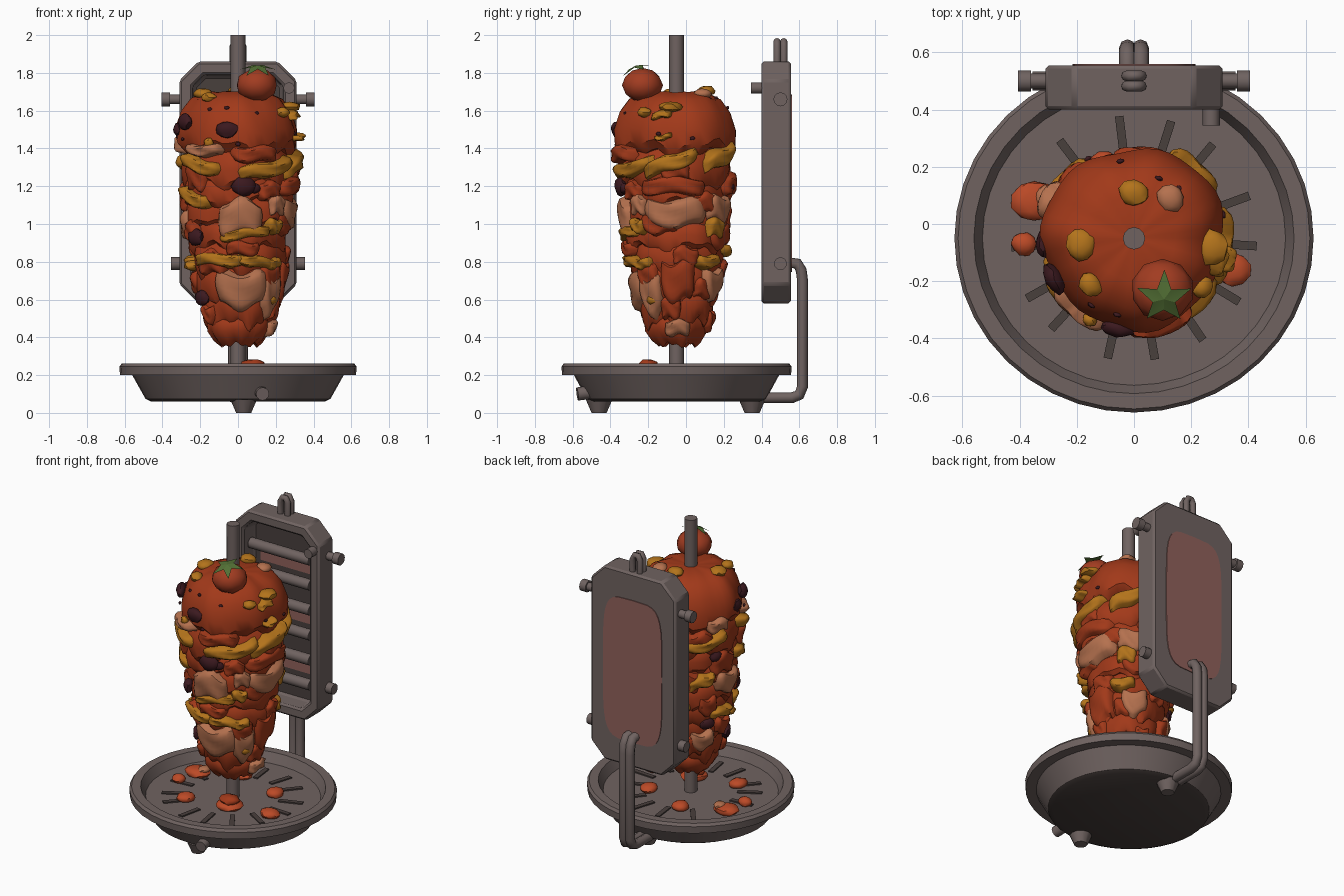
import bpy, bmesh, math, random
from math import sin, cos, pi
from mathutils import Vector, Matrix

random.seed(4)
if "Cube" in bpy.data.objects:
    bpy.data.objects.remove(bpy.data.objects["Cube"])
CY = -0.05  # spit axis in y


def material(name, r, g, b):
    m = bpy.data.materials.new(name)
    m.use_nodes = True
    m.diffuse_color = (r, g, b, 1)
    m.node_tree.nodes["Principled BSDF"].inputs["Base Color"].default_value = (r, g, b, 1)
    return m


METAL = material("warm grey metal", .16, .124, .118)
DARK = material("dark metal", .066, .05, .046)
GLASS = material("dull pink panel", .28, .12, .106)
MEAT = material("roasted meat", .36, .041, .01)
TAN = material("pale meat", .46, .165, .077)
YELLOW = material("yellow cheese", .45, .172, .011)
PURPLE = material("dark purple onion", .045, .01, .014)
GREEN = material("leaf green", .085, .16, .035)
TOMATO = material("tomato red", .36, .045, .015)
SCRAP = material("orange scraps", .5, .068, .02)


def finish(name, bm, mat, angle=40, fix=True):
    if fix:
        bmesh.ops.recalc_face_normals(bm, faces=bm.faces[:])
    mesh = bpy.data.meshes.new(name)
    bm.to_mesh(mesh)
    bm.free()
    mesh.materials.append(mat)
    ob = bpy.data.objects.new(name, mesh)
    bpy.context.collection.objects.link(ob)
    bpy.ops.object.select_all(action='DESELECT')
    ob.select_set(True)
    bpy.context.view_layer.objects.active = ob
    bpy.ops.object.shade_smooth_by_angle(angle=math.radians(angle))
    return ob


def lathe(name, profile, mat, seg=40, ripple=0, droop=0, seed=0, ry=1, angle=40):
    """Revolve (radius, z, droop weight) points; ripple and droop make it ragged."""
    bm = bmesh.new()
    rings = []
    for r, z, w in profile:
        ring = []
        for i in range(seg):
            a = 2 * pi * i / seg
            k = 1 + ripple * (sin(3 * a + seed) + .7 * sin(7 * a + 2 * seed + 3 * z))
            dz = droop * w * (sin(5 * a + seed * 3) + .8 * sin(11 * a + seed))
            ring.append(bm.verts.new((r * k * sin(a), CY - r * k * cos(a) * ry, z + dz)))
        rings.append(ring)
    for p, q in zip(rings, rings[1:]):
        for i in range(seg):
            j = (i + 1) % seg
            bm.faces.new((p[i], p[j], q[j], q[i]))
    bm.faces.new(rings[0])
    bm.faces.new(rings[-1])
    return finish(name, bm, mat, angle)


def rod(name, p, q, r, mat=METAL, seg=12, r2=None):
    p, q = Vector(p), Vector(q)
    bm = bmesh.new()
    turn = (q - p).to_track_quat('Z', 'Y').to_matrix().to_4x4()
    bmesh.ops.create_cone(bm, cap_ends=True, segments=seg, radius1=r, radius2=r2 or r,
                          depth=(q - p).length, matrix=Matrix.Translation((p + q) / 2) @ turn)
    return finish(name, bm, mat)


def tube(name, points, r, mat=METAL):
    cu = bpy.data.curves.new(name, 'CURVE')
    cu.dimensions = '3D'
    cu.bevel_depth, cu.bevel_resolution, cu.use_fill_caps = r, 2, True
    sp = cu.splines.new('POLY')
    sp.points.add(len(points) - 1)
    for pt, co in zip(sp.points, points):
        pt.co = (*co, 1)
    cu.materials.append(mat)
    ob = bpy.data.objects.new(name, cu)
    bpy.context.collection.objects.link(ob)


def blob(name, loc, size, mat, turn=0, rough=.1):
    bm = bmesh.new()
    bmesh.ops.create_icosphere(bm, subdivisions=2, radius=1)
    for v in bm.verts:
        v.co *= 1 + random.uniform(-rough, rough)
    m = Matrix.Translation(loc) @ Matrix.Rotation(turn, 4, 'Z')
    bm.transform(m @ Matrix.Diagonal((*size, 1)))
    return finish(name, bm, mat)


# Tray with rim, sooty underside, slots, feet
tray = lathe("tray", [(r, z, 0) for r, z in ((.02, .06), (.46, .06), (.49, .075), (.56, .2), (.625, .2),
             (.628, .245), (.615, .262), (.56, .262), (.53, .2), (.02, .2))], METAL, 40, ry=.97, angle=30)
tray.data.materials.append(DARK)
for f in tray.data.polygons:
    f.material_index = int(f.center.z < .07)
for i in range(14):
    a = 2 * pi * i / 14 + random.uniform(-.12, .12)
    bm = bmesh.new()
    bmesh.ops.create_cube(bm, size=1, matrix=Matrix.Translation((0, CY, .204)) @ Matrix.Rotation(a, 4, 'Z')
                          @ Matrix.Translation((.355, 0, 0)) @ Matrix.Diagonal((.15, .03, .008, 1)))
    finish("tray_slot", bm, DARK)
for y in (-.46, .35):
    rod("tray_foot", (.03, y, 0), (.03, y, .07), .04, r2=.07)
rod("tray_knob", (.12, -.50, .11), (.13, -.575, .1), .035)

# Spit
rod("spit_rod", (0, CY, .19), (0, CY, 2), .039)

# Meat stack
OUTLINE = ((.3, .06), (.36, .11), (.42, .165), (.6, .21), (.8, .25), (1, .275), (1.2, .295),
           (1.45, .328), (1.55, .312), (1.65, .26), (1.71, .15), (1.9, .1))


def radius(z):
    for (z0, r0), (z1, r1) in zip(OUTLINE, OUTLINE[1:]):
        if z <= z1:
            return r0 + (r1 - r0) * max(0, z - z0) / (z1 - z0)
    return .1


def spot(a, z, out=0):
    r = radius(z) + out
    return Vector((r * sin(a), CY - r * cos(a), z))


lathe("meat_cap", [(.02, 1.69, 0), (.15, 1.7, .1), (.24, 1.66, .2), (.29, 1.59, .3), (.318, 1.5, .5),
      (.315, 1.42, .9), (.27, 1.37, 1), (.05, 1.38, 0)], MEAT, 48, .03, .024, 1)
LAYERS = ((1.4, 1.2), (1.27, 1.1), (1.16, .98), (1.03, .86), (.92, .74), (.8, .6), (.66, .47), (.52, .36))
for n, (top, low) in enumerate(LAYERS):
    h = top - low
    pts = [(.02, top, 0), (.75 * radius(top), top, 0)]
    for f, k, w in ((.25, .92, .1), (.55, .97, .4), (.85, .98, .9), (1, .9, 1.2)):
        pts.append((radius(top - f * h) * k, top - f * h, w))
    pts += [(.6 * radius(low), low + .03, .3), (.02, low + .03, 0)]
    lathe("meat_layer", pts, MEAT, 48, .035, .008 if low < .4 else .02, n * 1.9 + 2)


def slab(name, a0, z0, da, h, mat, bulge=.03, slant=0):
    """Slice of food wrapped around the stack."""
    bm = bmesh.new()
    nu, nv, s = 13, 9, random.uniform(0, 6)
    grid = []
    for i in range(nu):
        row = []
        for j in range(nv):
            u, v = 2 * i / (nu - 1) - 1, 2 * j / (nv - 1) - 1
            z = z0 + slant * u + h * v * (1 - .2 * u * u) + .2 * h * sin(4 * u + s)
            edge = max(abs(u), abs(v)) ** 7
            out = bulge * (1 - 2.4 * edge) + .005 * sin(5 * u + 4 * v + s)
            row.append(bm.verts.new(spot(a0 + da * u * (1 - .15 * v * v), z, out)))
        grid.append(row)
    for i in range(nu - 1):
        for j in range(nv - 1):
            bm.faces.new((grid[i][j], grid[i + 1][j], grid[i + 1][j + 1], grid[i][j + 1]))
    return finish(name, bm, mat, 50, fix=False)


for a, z, da, h in ((.05, 1.03, .5, .11), (1.55, 1.06, .7, .085), (.1, .65, .75, .11), (.9, .62, .35, .12),
                    (-.65, 1.39, .4, .035), (1.6, .45, .45, .05), (.8, 1.1, .2, .06), (2.5, 1.08, .35, .08),
                    (-1.6, 1.0, .4, .08), (2.6, .68, .4, .09), (-2.2, .62, .4, .07), (-2, 1.42, .25, .05)):
    slab("pale_slice", a, z, da, h, TAN, .029)
for a, z, da, h, tilt in ((-.75, 1.31, .5, .045, -.03), (.55, 1.29, .65, .045, .03), (1.45, 1.32, .55, .05, .05),
                          (.15, .95, .6, .035, .02), (-.45, .81, .7, .04, 0), (.4, .8, .5, .035, -.02),
                          (.8, .79, .25, .035, 0), (2.3, .8, .35, .04, 0), (-1, 1.14, .5, .045, -.03),
                          (1.3, 1.58, .2, .025, .01), (1.35, 1.46, .16, .018, .01), (2.4, 1.35, .4, .055, .05),
                          (-2.2, 1.3, .5, .045, .03), (3.4, .86, .4, .035, 0), (-1.7, .8, .4, .035, 0),
                          (2.4, .98, .25, .06, 0), (.75, .99, .2, .045, 0), (-2.3, 1.04, .35, .045, .03)):
    slab("cheese_strip", a, z, da, h, YELLOW, .034, tilt)
for i in range(26):
    a, z = i * 2.4 + .5, .45 + .9 * i / 26
    if abs((a + pi) % (2 * pi) - pi) > .55:
        slab("meat_slice", a, z, random.uniform(.25, .45), random.uniform(.05, .08), MEAT, .02)
slab("front_meat_slice", .3, 1.37, .45, .05, MEAT, .032)
slab("front_meat_slice", .1, .87, .4, .045, MEAT, .03)
slab("side_meat_slice", 1.5, 1.2, .7, .055, MEAT, .03)
slab("side_meat_slice", 1.6, .7, .45, .13, MEAT, .028)

# Chunks stuck to the stack
for a, z, s in ((-1.1, 1.54, 1), (-.18, 1.5, 1), (.1, 1.2, 1.15), (-1, .93, 1.05), (-1.1, .61, 1),
                (-1.5, 1.5, .8), (.3, 1.19, .6), (-2, 1.2, .7), (2.9, 1.2, .7), (-2.1, .74, .8)):
    blob("onion_chunk", spot(a, z), (.058 * s, .03 * s, .045 * s), PURPLE, a)
for a, z, s in ((-1.45, 1.69, 1.15), (3.14, 1.705, 1.05), (-.75, 1.67, .85), (1.45, 1.62, 1.25), (.95, 1.59, .8),
                (.95, .6, .8), (-1.4, .78, 1), (-.5, 1.43, .5)):
    blob("cheese_chunk", spot(a, z), (.052 * s, .045 * s, .028), YELLOW, a)
blob("pale_chunk", spot(2.4, 1.69), (.048, .048, .028), TAN, 2.4)
for i in range(14):
    blob("pepper_fleck", spot(i * 2.4, random.uniform(1.42, 1.67), -.004), (.014, .008, .01), PURPLE, i * 2.4)

# Tomato with star-shaped leaf tipped forward
blob("tomato", (.1, -.23, 1.735), (.11, .108, .09), TOMATO, rough=.02)
bm = bmesh.new()
hub = bm.verts.new((0, 0, .012))
star = []
for i in range(10):
    r, z = ((.1, -.02), (.042, .004))[i % 2]
    star.append(bm.verts.new((r * cos(i * pi / 5 + .3), r * sin(i * pi / 5 + .3), z)))
for i in range(10):
    bm.faces.new((hub, star[i], star[(i + 1) % 10]))
bm.transform(Matrix.Translation((.105, -.26, 1.828)) @ Matrix.Rotation(.3, 4, 'X'))
finish("tomato_leaf", bm, GREEN, 20, fix=False)

# Scraps on the tray
for x, y, r in ((-.35, .08, .08), (-.385, -.07, .045), (.345, -.16, .065), (.08, -.2, .085), (-.2, -.26, .06),
                (.2, .1, .06), (-.1, .2, .06)):
    blob("meat_scrap", (x, y, .22), (r, r * .9, .03), SCRAP, x * 9, .07)
blob("meat_scrap", (.08, -.2, .255), (.065, .055, .03), MEAT)
blob("pale_scrap", (-.31, .09, .24), (.035, .045, .02), TAN)

# Heater housing: clipped-corner box with a dark recessed front
bm = bmesh.new()
W, LO, HI, C = .31, .58, 1.86, .1
shape = [(-W + C, LO), (W - C, LO), (W, LO + C), (W, HI - C), (W - C, HI), (-W + C, HI), (-W, HI - C), (-W, LO + C)]
front = bm.faces.new([bm.verts.new((x, .4, z)) for x, z in shape])
back = bmesh.ops.extrude_face_region(bm, geom=[front], use_keep_orig=True)
bmesh.ops.translate(bm, verts=[v for v in back["geom"] if isinstance(v, bmesh.types.BMVert)], vec=(0, .155, 0))
bmesh.ops.recalc_face_normals(bm, faces=bm.faces[:])
front = min(bm.faces, key=lambda f: f.calc_center_median().y)
bmesh.ops.inset_region(bm, faces=[front], thickness=.075)
bmesh.ops.inset_region(bm, faces=[front], thickness=.01, depth=-.1)
front.material_index = 1
housing = finish("heater_housing", bm, METAL, 25, fix=False)
housing.data.materials.append(DARK)
bev = housing.modifiers.new("soft edges", 'BEVEL')
bev.width, bev.segments, bev.limit_method = .012, 1, 'ANGLE'

# Heater bars, glowing strips and back panel
for i in range(6):
    z = .8 + i * .165
    rod("heater_bar", (-.22, .45, z), (.22, .45, z), .034)
    if i in (0, 2, 4):
        bm = bmesh.new()
        bmesh.ops.create_cube(bm, size=1, matrix=Matrix.Translation((0, .498, z + .08)) @ Matrix.Diagonal((.36, .008, .07, 1)))
        finish("heater_strip", bm, GLASS)
bm = bmesh.new()
outline = []
for i in range(32):
    c, s = cos(i * pi / 16), sin(i * pi / 16)
    x, z = (math.copysign(abs(k) ** .42, k) if abs(k) > .001 else 0 for k in (c, s))
    outline.append(bm.verts.new((.215 * x, .56, 1.215 + .47 * z)))
plate = bm.faces.new(outline)
rim = bmesh.ops.extrude_face_region(bm, geom=[plate], use_keep_orig=True)
bmesh.ops.translate(bm, verts=[v for v in rim["geom"] if isinstance(v, bmesh.types.BMVert)], vec=(0, -.008, 0))
finish("heater_back_panel", bm, GLASS)

# Heater handles, knobs, support arm and top loop
for s in (-1, 1):
    rod("side_handle", (s * .3, .5, 1.66), (s * .37, .5, 1.66), .026)
    rod("side_handle_end", (s * .36, .5, 1.66), (s * .405, .5, 1.66), .037)
    rod("lower_knob", (s * .3, .5, .79), (s * .355, .5, .79), .034)
    tube("support_arm", [(s * .023, y, z) for y, z in ((.4, .08), (.56, .08), (.6, .095), (.617, .14), (.617, .7),
         (.61, .755), (.59, .79), (.54, .795))], .029)
    tube("top_loop", [(x, .5 + s * .018, z) for x, z in ((-.026, 1.83), (-.026, 1.94), (-.012, 1.968), (.012, 1.968),
         (.026, 1.94), (.026, 1.83))], .019)
rod("front_knob", (.27, .42, 1.72), (.27, .345, 1.72), .03)
